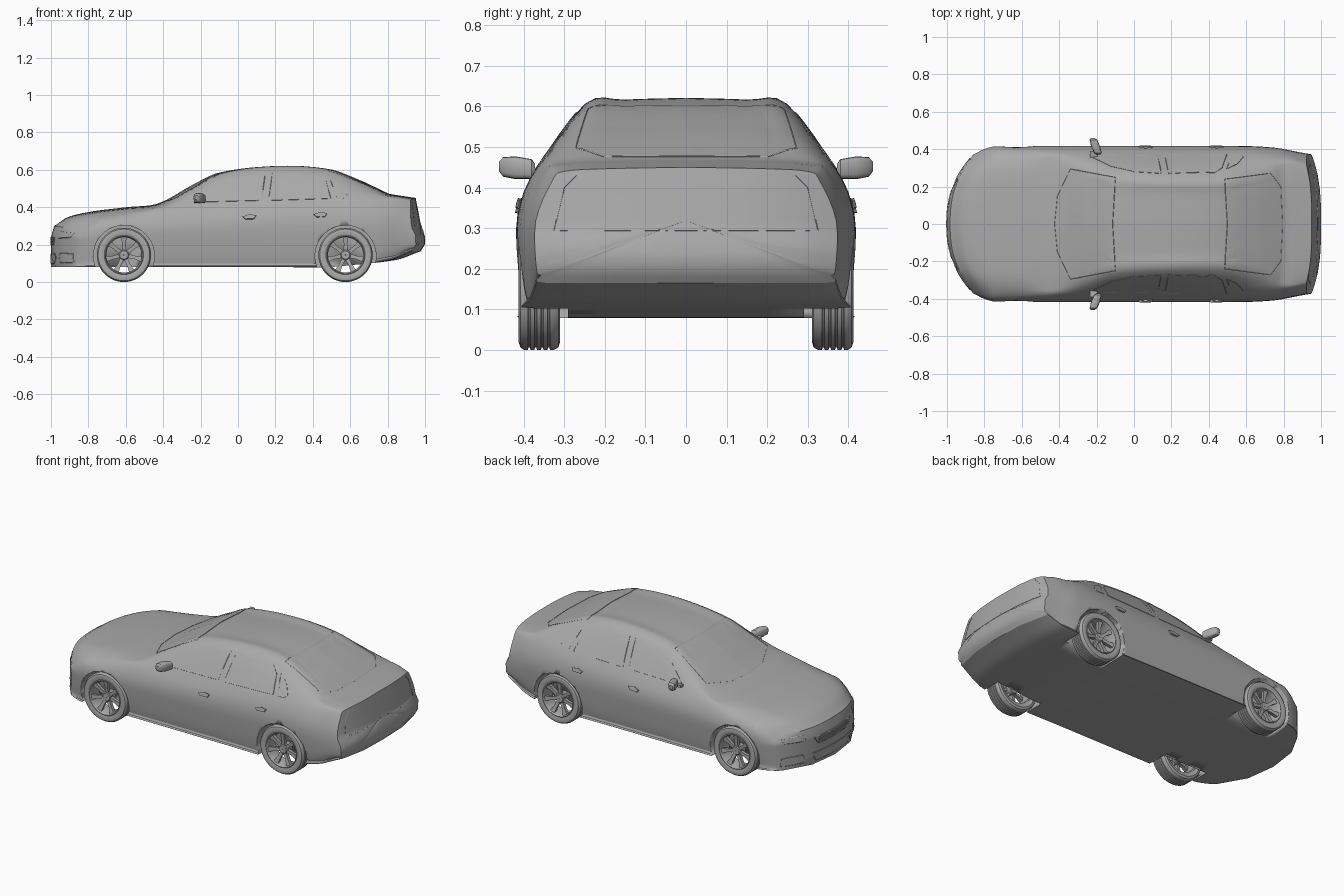
import bpy, bmesh, math
from mathutils import Vector
from mathutils.bvhtree import BVHTree

if "Cube" in bpy.data.objects:
    bpy.data.objects.remove(bpy.data.objects["Cube"])

grey = bpy.data.materials.new("plain_grey")
grey.use_nodes = True
COL = (0.4, 0.4, 0.4, 1)
grey.diffuse_color = COL
grey.node_tree.nodes["Principled BSDF"].inputs["Base Color"].default_value = COL


def finish(name, bm, angle=35):
    bmesh.ops.remove_doubles(bm, verts=bm.verts, dist=1e-5)
    bmesh.ops.recalc_face_normals(bm, faces=bm.faces)
    me = bpy.data.meshes.new(name)
    bm.to_mesh(me)
    bm.free()
    me.materials.append(grey)
    ob = bpy.data.objects.new(name, me)
    bpy.context.collection.objects.link(ob)
    bpy.ops.object.select_all(action='DESELECT')
    ob.select_set(True)
    bpy.context.view_layer.objects.active = ob
    bpy.ops.object.shade_smooth_by_angle(angle=math.radians(angle))
    return ob


def loft(name, rings, loop=False, caps=False, angle=35):
    """Skin a list of closed rings; loop joins the last ring to the first."""
    bm = bmesh.new()
    vs = [[bm.verts.new(p) for p in r] for r in rings]
    n = len(rings[0])
    for i in range(len(vs) - (0 if loop else 1)):
        a, b = vs[i], vs[(i + 1) % len(vs)]
        for j in range(n):
            k = (j + 1) % n
            bm.faces.new((a[j], a[k], b[k], b[j]))
    if caps:
        bm.faces.new(vs[0])
        bm.faces.new(vs[-1])
    return finish(name, bm, angle)


def lathe(name, profile, cx, cz, n=48):
    """Turn a closed (radius, y) profile about a crosswise axle."""
    turn = [2 * math.pi * i / n for i in range(n)]
    return loft(name, [[(cx + r * math.cos(a), y, cz + r * math.sin(a)) for r, y in profile]
                       for a in turn], loop=True)


def interp(keys, x):
    """Smooth curve through rows of (x, values...)."""
    i = max(j for j in range(len(keys) - 1) if keys[j][0] <= x or j == 0)

    def slope(j, c):
        a, b = keys[max(j - 1, 0)], keys[min(j + 1, len(keys) - 1)]
        return (b[c] - a[c]) / (b[0] - a[0])
    p, q = keys[i], keys[i + 1]
    h = q[0] - p[0]
    t = min(max((x - p[0]) / h, 0), 1)
    out = []
    for c in range(1, len(p)):
        out.append((2*t**3 - 3*t**2 + 1) * p[c] + (t**3 - 2*t**2 + t) * h * slope(i, c)
                   + (3*t**2 - 2*t**3) * q[c] + (t**3 - t**2) * h * slope(i + 1, c))
    return out


# Body stations: x, top, edge height, edge half-width, belt height, belt half-width, width, floor
STATIONS = [
    (-1.0, .30, .29, .27, .255, .35, .37, .08),
    (-.93, .345, .33, .29, .29, .375, .395, .08),
    (-.8, .375, .36, .30, .32, .385, .41, .08),
    (-.6, .40, .385, .31, .35, .385, .415, .08),
    (-.42, .422, .405, .33, .385, .38, .415, .08),
    (-.25, .515, .487, .30, .405, .375, .415, .08),
    (-.1, .585, .565, .265, .42, .37, .415, .08),
    (.2, .62, .605, .25, .435, .37, .415, .08),
    (.48, .605, .59, .25, .445, .37, .415, .08),
    (.65, .545, .53, .27, .45, .365, .412, .095),
    (.8, .478, .468, .29, .445, .35, .40, .11),
    (.9, .462, .455, .30, .435, .345, .385, .125),
    (1.0, .45, .44, .30, .415, .33, .37, .165)]
NOSE = [(0, 0), (.24, 0), (.31, .02), (.6, .03)]
TAIL = [(.1, .06), (.17, .02), (.2, 0), (.27, 0), (.285, .018), (.45, .05), (.7, .05)]


def linear(keys, z):
    for (a, u), (b, v) in zip(keys, keys[1:]):
        if z <= b:
            return u + (v - u) * max(z - a, 0) / (b - a)
    return keys[-1][1]


def bend(p):
    """Bow the nose and tail round in plan and lean them in side view."""
    x, y, z = p
    w = min(max((abs(x) - .75) / .25, 0), 1)
    if x < 0:
        return Vector((x + w * (.14 * (abs(y) / .37) ** 2.5 + linear(NOSE, z)), y, z))
    return Vector((x - w * (.05 * (abs(y) / .37) ** 3 + linear(TAIL, z)), y, z))


def section(x):
    zt, ze, r, zb, b, w, zf = interp(STATIONS, x)
    ctrl = [(0, 0, zt), (1, r * .6, zt * .7 + ze * .3), (2, r, ze), (3, b, zb),
            (4, w, (zb + .2) / 2 + .01), (5, w * .995, .2), (6, w * .965, zf + .02),
            (7, w * .92, zf), (8, 0, zf)]
    half = [interp(ctrl, k / 4) for k in range(29)] + [(w * .5, zf), (0, zf)]
    return half + [(-y, z) for y, z in half[-2:0:-1]]


rings = []
N = 90
for i in range(N + 1):
    x = -1 + 2 * i / N
    rings.append([(x, y, z) for y, z in section(x)])
for end in (0, -1):
    base = rings[end]
    mid = sum(p[2] for p in base) / len(base)
    inner = [[(x, y * s, mid + (z - mid) * s) for x, y, z in base] for s in (.9, .75, .5, .25, .02)]
    rings = inner[::-1] + rings if end == 0 else rings + inner
body = loft("body_shell", [[bend(p) for p in r] for r in rings], caps=True, angle=30)

# Wheel arches
AXLES = (-.61, .575)
ARCH = .163
for cx in AXLES:
    for s in (1, -1):
        rim = [(cx + ARCH * math.cos(a * math.pi / 24), .14 + ARCH * math.sin(a * math.pi / 24))
               for a in range(48)]
        cutter = loft("arch_cutter", [[(x, s * y, z) for x, z in rim] for y in (.29, .6)], caps=True)
        cutter.hide_render = True
        mod = body.modifiers.new("arch", 'BOOLEAN')
        mod.object, mod.operation, mod.solver = cutter, 'DIFFERENCE', 'EXACT'
        bpy.context.view_layer.objects.active = body
        bpy.ops.object.modifier_apply(modifier=mod.name)
        bpy.data.objects.remove(cutter)

scan = bmesh.new()
scan.from_mesh(body.data)
tree = BVHTree.FromBMesh(scan)


def project(u, v, view, lift):
    """Drop a flat point onto the body from one direction."""
    start, ray = {'left': ((u, 2, v), (0, -1, 0)), 'right': ((u, -2, v), (0, 1, 0)),
                  'top': ((u, v, 2), (0, 0, -1)), 'front': ((-2, u, v), (1, 0, 0)),
                  'back': ((2, u, v), (-1, 0, 0))}[view]
    hit, normal, _, _ = tree.ray_cast(Vector(start), Vector(ray))
    if normal.dot(Vector(ray)) > 0:
        normal = -normal
    return hit + normal * lift


def resample(pts, closed=True, step=.025):
    out = []
    for a, b in zip(pts, pts[1:] + pts[:1] if closed else pts[1:]):
        n = max(1, int(math.dist(a, b) / step))
        out += [(a[0] + (b[0]-a[0]) * k / n, a[1] + (b[1]-a[1]) * k / n) for k in range(n)]
    return out if closed else out + [pts[-1]]


def trim(name, pts, view, radius=.0025, closed=True):
    path = [project(u, v, view, 0) for u, v in resample(pts, closed)]
    rows = []
    for i, p in enumerate(path):
        a = path[i - 1] if closed or i else p
        b = path[(i + 1) % len(path)] if closed or i + 1 < len(path) else p
        q = (b - a).to_track_quat('Z', 'Y')
        rows.append([p + q @ Vector((radius * math.cos(k * math.pi / 2),
                                     radius * math.sin(k * math.pi / 2), 0)) for k in range(4)])
    return loft(name, rows, loop=closed, caps=not closed)


def pane(name, pts, view, lift=.002):
    edge = resample(pts)
    cu, cv = (sum(p[k] for p in edge) / len(edge) for k in (0, 1))
    rows = [[project(cu + (u - cu) * s, cv + (v - cv) * s, view, h) for u, v in edge]
            for s, h in ((1, -.003), (1, lift), (.75, lift), (.5, lift), (.25, lift), (.02, lift))]
    loft(name, rows, caps=True)
    trim(name + "_trim", pts, view)


# Side windows, handles and door seams
for side, s in (("left", 1), ("right", -1)):
    pane(side + "_front_window", [(-.23, .428), (.125, .437), (.145, .582), (.0, .562), (-.12, .515)], side)
    pane(side + "_rear_window", [(.165, .437), (.495, .447), (.47, .54), (.43, .572), (.185, .584)], side)
    pane(side + "_quarter_window", [(.53, .448), (.57, .447), (.585, .462), (.55, .51), (.495, .545)], side)
    for nm, hx, hz in (("front", .06, .348), ("rear", .44, .36)):
        pane(side + "_" + nm + "_handle", [(hx - .035, hz), (hx - .02, hz - .012), (hx + .025, hz - .01),
                                          (hx + .037, hz + .006), (hx, hz + .012)], side, .009)
    pane(side + "_headlight", [(s * .22, .235), (s * .33, .24), (s * .345, .262), (s * .23, .272)], "front")
    pane(side + "_fog_intake", [(s * .22, .105), (s * .35, .105), (s * .345, .15), (s * .24, .155)], "front")

# Glass and nose panels
pane("windshield", [(-.425, 0), (-.41, .15), (-.34, .295), (-.1, .25), (-.115, 0),
                    (-.1, -.25), (-.34, -.295), (-.41, -.15)], "top", .001)
pane("rear_glass", [(.5, 0), (.485, .24), (.73, .272), (.785, .2), (.795, 0),
                    (.785, -.2), (.73, -.272), (.485, -.24)], "top", .001)
pane("grille", [(-.17, .24), (-.14, .2), (.14, .2), (.17, .24)], "front")
pane("lower_intake", [(-.18, .15), (-.16, .1), (.16, .1), (.18, .15)], "front")
for k in range(3):
    trim("grille_bar", [(-.14, .21 + .01 * k), (.14, .21 + .01 * k)], "front", .004, False)
trim("trunk_seam", [(-.27, .43), (-.3, .4), (-.325, .295), (.325, .295), (.3, .4), (.27, .43)],
     "back", .0015, False)

# Wheels
TYRE = [(.105, .318), (.125, .31), (.138, .314), (.145, .326)]
for g in (.338, .354, .37, .386):
    TYRE += [(.145, g - .003), (.139, g - .002), (.139, g + .002), (.145, g + .003)]
TYRE += [(.145, .398), (.138, .408), (.125, .412), (.105, .406)]
RIM = [(.105, .322), (.107, .404), (.101, .408), (.094, .396), (.096, .322)]
HUB = [(.002, .34), (.03, .34), (.03, .385), (.022, .393), (.002, .393)]
for cx, end in zip(AXLES, ("front", "rear")):
    for side, s in (("left", 1), ("right", -1)):
        label = end + "_" + side
        for part, prof in (("tyre", TYRE), ("rim", RIM), ("hub", HUB)):
            lathe(label + "_" + part, [(r, s * y) for r, y in prof], cx, .145)
        for k in range(7):
            a = 2 * math.pi * k / 7 + math.pi / 2
            rows = []
            for r, w, y in ((.02, .011, .388), (.06, .009, .392), (.1, .016, .4)):
                rows.append([(cx + r * math.cos(a) - t * math.sin(a), s * (y - d),
                              .145 + r * math.sin(a) + t * math.cos(a))
                             for t, d in ((-w, 0), (w, 0), (w * .8, .022), (-w * .8, .022))])
            loft(label + "_spoke", rows, caps=True)

# Door mirrors
for side, s in (("left", 1), ("right", -1)):
    rows = []
    for y, zc, h, d in ((.372, .445, .014, .012), (.38, .446, .024, .02), (.42, .449, .028, .024),
                        (.45, .451, .024, .02), (.46, .452, .012, .01)):
        xc = -.205 + (y - .415) * -.35
        rows.append([(xc + d * math.copysign(abs(math.cos(a)) ** .6, math.cos(a)), s * y,
                      zc + h * math.copysign(abs(math.sin(a)) ** .6, math.sin(a)))
                     for a in [k * math.pi / 8 + .01 for k in range(16)]])
    loft(side + "_mirror", rows, caps=True)
    loft(side + "_mirror_arm", [[(-.215 + dx, s * y, z + dz) for dx, dz in
                                ((-.02, -.007), (.02, -.007), (.02, .007), (-.02, .007))]
                               for y, z in ((.34, .425), (.39, .433))], caps=True)
